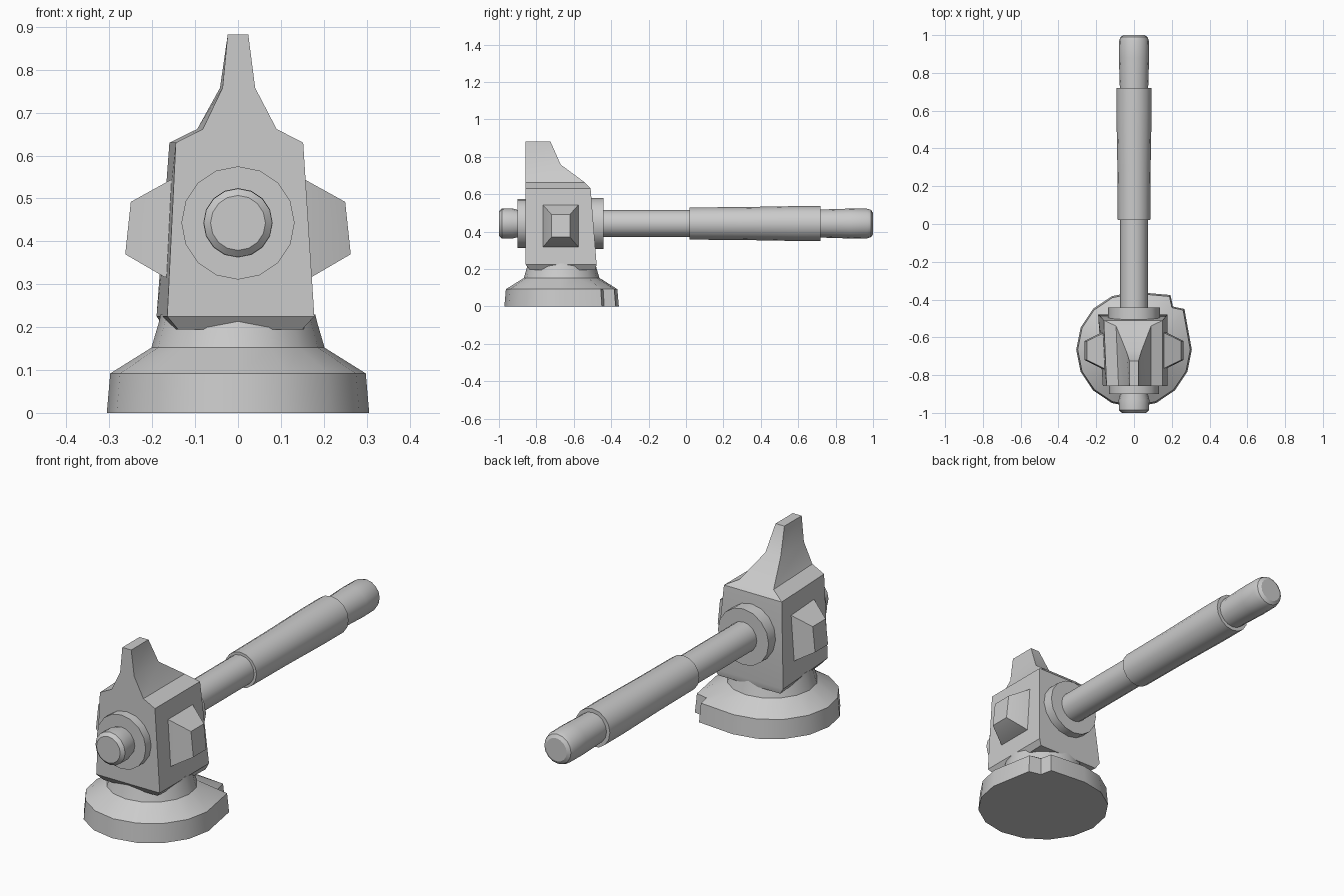
import bpy, bmesh, math
from math import sin, cos, radians, tau

if "Cube" in bpy.data.objects:
    bpy.data.objects.remove(bpy.data.objects["Cube"])

AXIS_Z = 0.443   # height of the handle axis
HEAD_Y = -0.665  # centre of the hammer head


def loft(name, rings, smooth=30):
    """Skin a list of equal-length vertex rings and cap both ends."""
    bm = bmesh.new()
    rows = [[bm.verts.new(p) for p in ring] for ring in rings]
    n = len(rows[0])
    for a, b in zip(rows, rows[1:]):
        for i in range(n):
            j = (i + 1) % n
            bm.faces.new((a[i], a[j], b[j], b[i]))
    bm.faces.new(rows[0][::-1])
    bm.faces.new(rows[-1])
    bmesh.ops.recalc_face_normals(bm, faces=bm.faces)
    mesh = bpy.data.meshes.new(name)
    bm.to_mesh(mesh)
    bm.free()
    ob = bpy.data.objects.new(name, mesh)
    bpy.context.collection.objects.link(ob)
    bpy.ops.object.select_all(action='DESELECT')
    ob.select_set(True)
    bpy.context.view_layer.objects.active = ob
    bpy.ops.object.shade_smooth_by_angle(angle=radians(smooth))
    return ob


def rod(name, profile, sides=16):
    """Turned part around the handle axis; profile is (y, radius)."""
    return loft(name, [[(r * cos(tau * i / sides), y, AXIS_Z + r * sin(tau * i / sides))
                        for i in range(sides)] for y, r in profile])


# handle: shaft, grip, rounded end and the stub in front of the head
rod("handle_shaft", [(-0.88, 0.073), (0.06, 0.073)])
rod("handle_grip", [(0.02, 0.086), (0.30, 0.088), (0.58, 0.093), (0.72, 0.093)])
rod("handle_end", [(0.68, 0.074), (0.72, 0.075), (0.88, 0.080), (0.97, 0.079),
                   (0.99, 0.072), (1.0, 0.056)])
rod("handle_stub", [(-1.0, 0.064), (-0.985, 0.080), (-0.93, 0.081), (-0.90, 0.073), (-0.84, 0.073)])

# collars on both sides of the head
rod("front_collar", [(-0.90, 0.132), (-0.84, 0.132)])
rod("back_collar", [(-0.53, 0.137), (-0.442, 0.137)])

# head block rising to a wedge: z, front left/right x, back left/right x, front y, back y
sections = [
    (0.195, -0.14, 0.15, -0.17, 0.165, -0.835, -0.485),
    (0.225, -0.165, 0.178, -0.19, 0.178, -0.858, -0.478),
    (0.630, -0.145, 0.152, -0.160, 0.152, -0.858, -0.510),
    (0.662, -0.082, 0.090, -0.095, 0.090, -0.858, -0.540),
    (0.758, -0.036, 0.040, -0.042, 0.040, -0.858, -0.670),
    (0.882, -0.024, 0.024, -0.024, 0.024, -0.858, -0.725),
]
loft("head_block", [[(fl, fy, z), (fr, fy, z), (br, by, z), (bl, by, z)]
                    for z, fl, fr, bl, br, fy, by in sections], 35)

# tapered bosses on the cheeks
for side, name in ((1, "right_boss"), (-1, "left_boss")):
    base = [(side * x, y, z) for x, y, z in
            ((0.13, -0.775, 0.310), (0.13, -0.565, 0.310), (0.13, -0.565, 0.558), (0.13, -0.775, 0.558))]
    foot = [(side * x, y, z) for x, y, z in
            ((0.172, -0.765, 0.317), (0.172, -0.575, 0.317), (0.158, -0.575, 0.543), (0.158, -0.765, 0.543))]
    tip = [(side * x, y, z) for x, y, z in
           ((0.263, -0.72, 0.370), (0.263, -0.62, 0.370), (0.250, -0.62, 0.492), (0.250, -0.72, 0.492))]
    loft(name, [base, foot, tip])

# flared striking face with a chipped rim at the back right
rings = []
for z, r, chipped in ((0, 0.306, True), (0.092, 0.298, True), (0.152, 0.202, False),
                      (0.21, 0.185, False), (0.23, 0.180, False)):
    ring = [(r * cos(tau * i / 16), HEAD_Y + r * sin(tau * i / 16), z) for i in range(16)]
    if chipped:
        k = r / 0.306
        for i, x, y in ((1, 0.267, 0.215), (2, 0.206, 0.228), (3, 0.193, 0.289)):
            ring[i] = (x * k, HEAD_Y + y * k, z)
    rings.append(ring)
loft("striking_face", rings, 40)
